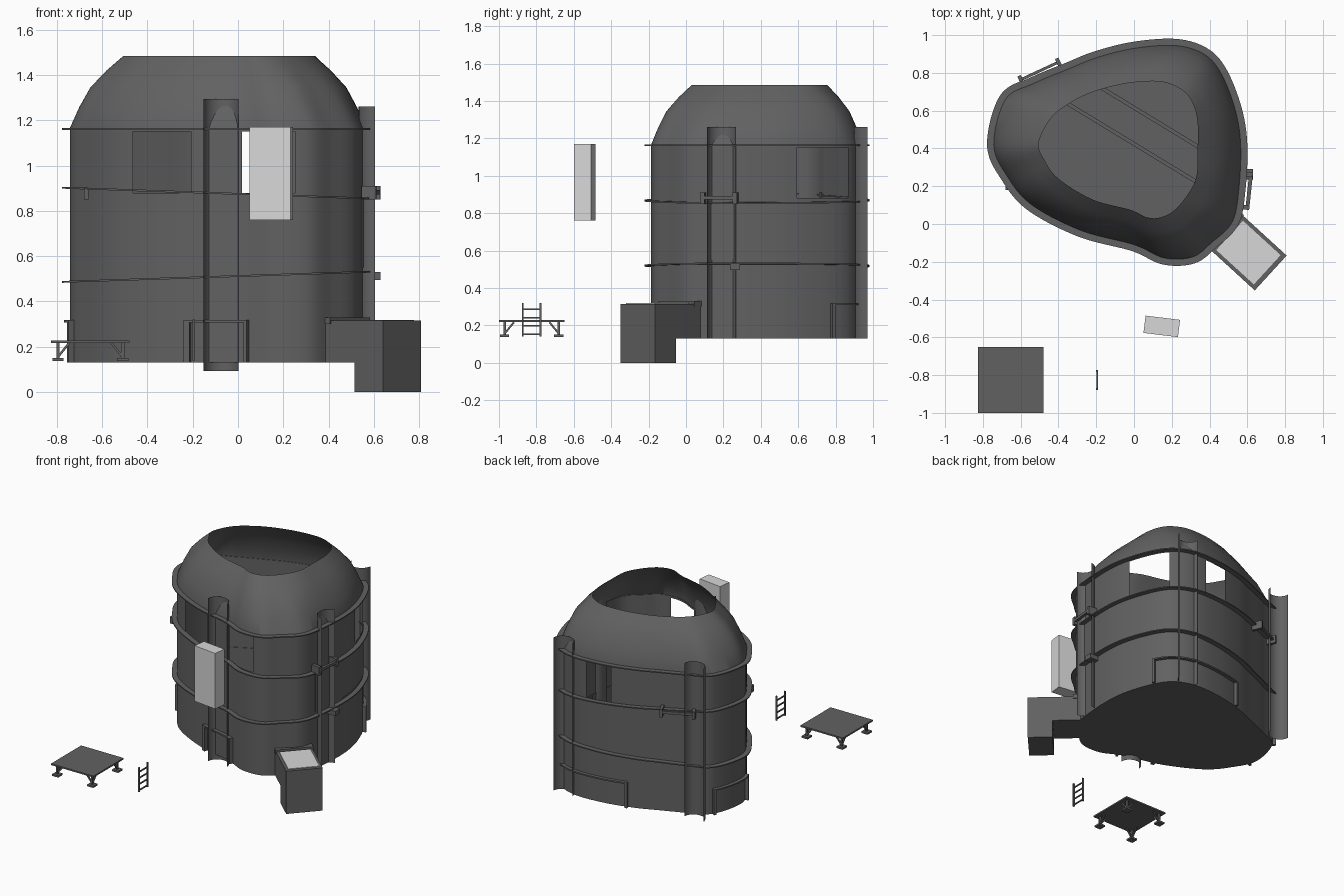
import bpy, bmesh, math
from mathutils import Vector, Matrix

if "Cube" in bpy.data.objects:
    bpy.data.objects.remove(bpy.data.objects["Cube"])


def mat(name, v):
    m = bpy.data.materials.new(name)
    m.diffuse_color = (v, v, v, 1)
    m.use_nodes = True
    m.node_tree.nodes["Principled BSDF"].inputs["Base Color"].default_value = m.diffuse_color
    return m


DARK = mat("dark_grey", 0.12)
LIGHT = mat("light_grey", 0.68)


def finish(name, bm, material=DARK, smooth=False, recalc=True):
    if recalc:
        bmesh.ops.recalc_face_normals(bm, faces=bm.faces)
    me = bpy.data.meshes.new(name)
    bm.to_mesh(me)
    bm.free()
    me.materials.append(material)
    ob = bpy.data.objects.new(name, me)
    bpy.context.collection.objects.link(ob)
    if smooth:
        bpy.ops.object.select_all(action='DESELECT')
        ob.select_set(True)
        bpy.context.view_layer.objects.active = ob
        bpy.ops.object.shade_smooth_by_angle(angle=math.radians(25))
    return ob


def add_box(bm, lo, hi, matrix=Matrix()):
    c = [(a + b) / 2 for a, b in zip(lo, hi)]
    s = [b - a for a, b in zip(lo, hi)]
    bmesh.ops.create_cube(bm, size=1, matrix=matrix @ Matrix.Translation(c) @ Matrix.Diagonal((*s, 1)))


def box(name, lo, hi, matrix=Matrix(), material=DARK):
    bm = bmesh.new()
    add_box(bm, lo, hi, matrix)
    return finish(name, bm, material)


# Plan outlines of the wall and of the roof opening, clockwise from the left
WALL = [(-.743, .42), (-.68, .66), (-.53, .745), (-.35, .82), (-.20, .88), (0, .93), (.22, .945),
        (.37, .90), (.46, .80), (.535, .61), (.565, .42), (.555, .18), (.52, .01), (.41, -.10),
        (.31, -.175), (.16, -.18), (0, -.11), (-.28, -.035), (-.54, .10), (-.67, .25)]
RIM = [(-.504, .43), (-.44, .56), (-.34, .64), (-.24, .69), (-.13, .725), (0, .75), (.15, .752),
       (.26, .705), (.315, .63), (.337, .53), (.337, .40), (.33, .25), (.28, .15), (.21, .07),
       (.14, .035), (.07, .035), (-.02, .075), (-.22, .13), (-.40, .24), (-.475, .34)]
STEP = 12


def spline(pts):
    out, n = [], len(pts)
    for i in range(n):
        a, b, c, d = (Vector(pts[(i + k) % n]) for k in (-1, 0, 1, 2))
        for j in range(STEP):
            t = j / STEP
            out.append(0.5 * (2 * b + (c - a) * t + (2 * a - 5 * b + 4 * c - d) * t * t
                              + (3 * b - a - 3 * c + d) * t ** 3))
    return out


wall, rim = spline(WALL), spline(RIM)
N = len(wall)


def outward(i):
    t = wall[(i + 1) % N] - wall[i - 1]
    return Vector((-t.y, t.x)).normalized()


def is_window(p):
    return ((p.y < .2 and (-.47 < p.x < -.21 or .025 < p.x < .25))
            or (p.y > .8 and -.04 < p.x < .15)
            or (p.x > .3 and .60 < p.y < .87))


# Tank shell: floor, wall with window openings, open tapered roof
bm = bmesh.new()
levels = [(.13, 0), (.88, 0), (1.15, 0), (1.165, 0), (1.255, .17), (1.345, .38), (1.42, .68), (1.485, 1)]
rows = [[bm.verts.new((*p.lerp(q, f), z)) for p, q in zip(wall, rim)] for z, f in levels]
bm.faces.new(rows[0])
for r in range(len(rows) - 1):
    for i in range(N):
        j = (i + 1) % N
        if r == 1 and is_window((wall[i] + wall[j]) / 2):
            continue
        bm.faces.new((rows[r][i], rows[r][j], rows[r + 1][j], rows[r + 1][i]))
finish("tank_shell", bm, smooth=True)


# Strips that follow the wall; s0 and s1 count outline points
def strip(name, s0, s1, d0, d1, z0, z1, tilt=0):
    bm = bmesh.new()
    a, b = round(s0 * STEP), round(s1 * STEP)
    closed = b - a >= N
    prev = first = None
    for k in range(a, b + (0 if closed else 1)):
        i = k % N
        n, ring = outward(i), []
        for d, z in ((d0, z0), (d1, z0), (d1, z1), (d0, z1)):
            p = wall[i] + n * d
            ring.append(bm.verts.new((p.x, p.y, z + tilt * p.x)))
        if prev:
            for e in range(4):
                bm.faces.new((prev[e], prev[e - 1], ring[e - 1], ring[e]))
        else:
            first = ring
        prev = ring
    if closed:
        for e in range(4):
            bm.faces.new((prev[e], prev[e - 1], first[e - 1], first[e]))
    else:
        bm.faces.new(first)
        bm.faces.new(prev)
    return finish(name, bm, smooth=True)


strip("upper_ring", 0, 20, -.004, .035, 1.158, 1.166)
strip("middle_ring", 0, 20, -.004, .035, .871, .879, -.035)
strip("lower_ring", 0, 20, -.004, .035, .508, .516, .033)
strip("side_hatch", 8.1, 11.35, 0, .005, .55, .85)

# Base ledges, each with a small upright at both ends
for side, s0, s1 in (("front", 15.75, 16.75), ("back", 4.25, 8.1), ("left", 19.6, 20.95)):
    strip(side + "_base_ledge", s0, s1, -.004, .025, .308, .318)
    for tag, s in (("a", s0), ("b", s1)):
        strip(f"{side}_base_upright_{tag}", s, s + .09, -.004, .025, .13, .318)


# Upright channels: concave half-round sheets with protruding edges
def channel(name, x, y, facing, z0, z1, w=.0775, depth=.072):
    bm = bmesh.new()
    m = Matrix.Translation((x, y, 0)) @ Matrix.Rotation(math.radians(facing), 4, 'Z')
    prev = None
    for k in range(17):
        a = math.pi * k / 16
        p = (-depth * math.sin(a), w * math.cos(a))
        pair = [bm.verts.new(m @ Vector((*p, z))) for z in (z0, z1)]
        if prev:
            bm.faces.new((prev[0], pair[0], pair[1], prev[1]))
        prev = pair
    finish(name, bm, smooth=True)


channel("front_channel", -.075, -.13, -90, .093, 1.295)
channel("right_channel", .605, .19, 0, .13, 1.26)
channel("back_left_channel", -.625, .80, 90, .13, 1.26)
channel("back_right_channel", .325, .97, 90, .13, 1.26)

# Clamps and brackets on the wall
bm = bmesh.new()
m = Matrix.Translation((.605, .175, 0)) @ Matrix.Rotation(math.radians(-6), 4, 'Z')
add_box(bm, (-.005, -.1, .872), (.015, .1, .892), m)
for y in (-.1, .075):
    add_box(bm, (-.05, y, .85), (.015, y + .025, .91), m)
finish("right_clamp", bm)
bm = bmesh.new()
m = Matrix.Translation((-.49, .79, 0)) @ Matrix.Rotation(math.radians(25), 4, 'Z')
add_box(bm, (-.12, .015, .872), (.12, .03, .892), m)
for x in (-.12, .10):
    add_box(bm, (x, -.03, .85), (x + .02, .045, .91), m)
finish("back_clamp", bm)
box("right_bracket", (.56, .235, .495), (.63, .29, .53))
box("left_bracket", (-.68, .18, .85), (-.66, .24, .90))

# Floor seams inside
for k, (x, y, l) in enumerate(((-.01, .43, 1.0), (.10, .555, .8))):
    m = Matrix.Translation((x, y, 0)) @ Matrix.Rotation(math.radians(-31.3), 4, 'Z')
    box(f"floor_seam_{k}", (-l / 2, -.01, .13), (l / 2, .01, .14), m)

# Porch box, stepped underneath, with a light lid
porch = Matrix(((.738, .675, 0, .495), (-.675, .738, 0, -.05), (0, 0, 1, 0), (0, 0, 0, 1)))
bm = bmesh.new()
profile = [(-.09, .13), (.14, .13), (.14, 0), (.31, 0), (.31, .315), (-.09, .315)]
face = bm.faces.new([bm.verts.new((u, -.125, z)) for u, z in profile])
ext = bmesh.ops.extrude_face_region(bm, geom=[face])["geom"]
bmesh.ops.translate(bm, verts=[v for v in ext if isinstance(v, bmesh.types.BMVert)], vec=(0, .25, 0))
bm.transform(porch)
finish("porch_box", bm)
box("porch_collar", (-.09, -.13, .30), (.0, .13, .33), porch)
box("porch_lid", (.015, -.105, .312), (.285, .105, .319), porch, LIGHT)

# Detached window panel
m = Matrix.Translation((.147, -.542, 0)) @ Matrix.Rotation(math.radians(-7), 4, 'Z')
box("window_panel", (-.092, -.046, .76), (.092, .046, 1.17), m, LIGHT)

# Low table with four braced legs
TX, TY = -.652, -.825
bm = bmesh.new()
add_box(bm, (TX - .173, TY - .175, .217), (TX + .173, TY + .175, .228))
finish("table_top", bm)
for sx in (-1, 1):
    for sy in (-1, 1):
        bm = bmesh.new()
        cx, cy = TX + sx * .143, TY + sy * .145
        add_box(bm, (cx - .025, cy - .025, .137), (cx + .025, cy + .025, .150))
        add_box(bm, (cx - .007, cy - .007, .15), (cx + .007, cy + .007, .218))
        for dx, dy in ((-sx, 0), (0, -sy)):
            a, b = Vector((cx, cy, .155)), Vector((cx + dx * .05, cy + dy * .05, .217))
            d = b - a
            rot = d.to_track_quat('Z', 'Y').to_matrix().to_4x4()
            add_box(bm, (-.005, -.005, 0), (.005, .005, d.length), Matrix.Translation(a) @ rot)
        finish(f"table_leg_{sx}_{sy}", bm)

# Small ladder
bm = bmesh.new()
for y in (-.873, -.777):
    add_box(bm, (-.2, y - .005, .14), (-.19, y + .005, .32))
for k in range(4):
    z = .152 + k * .045
    add_box(bm, (-.199, -.873, z - .004), (-.191, -.777, z + .004))
finish("ladder", bm)
